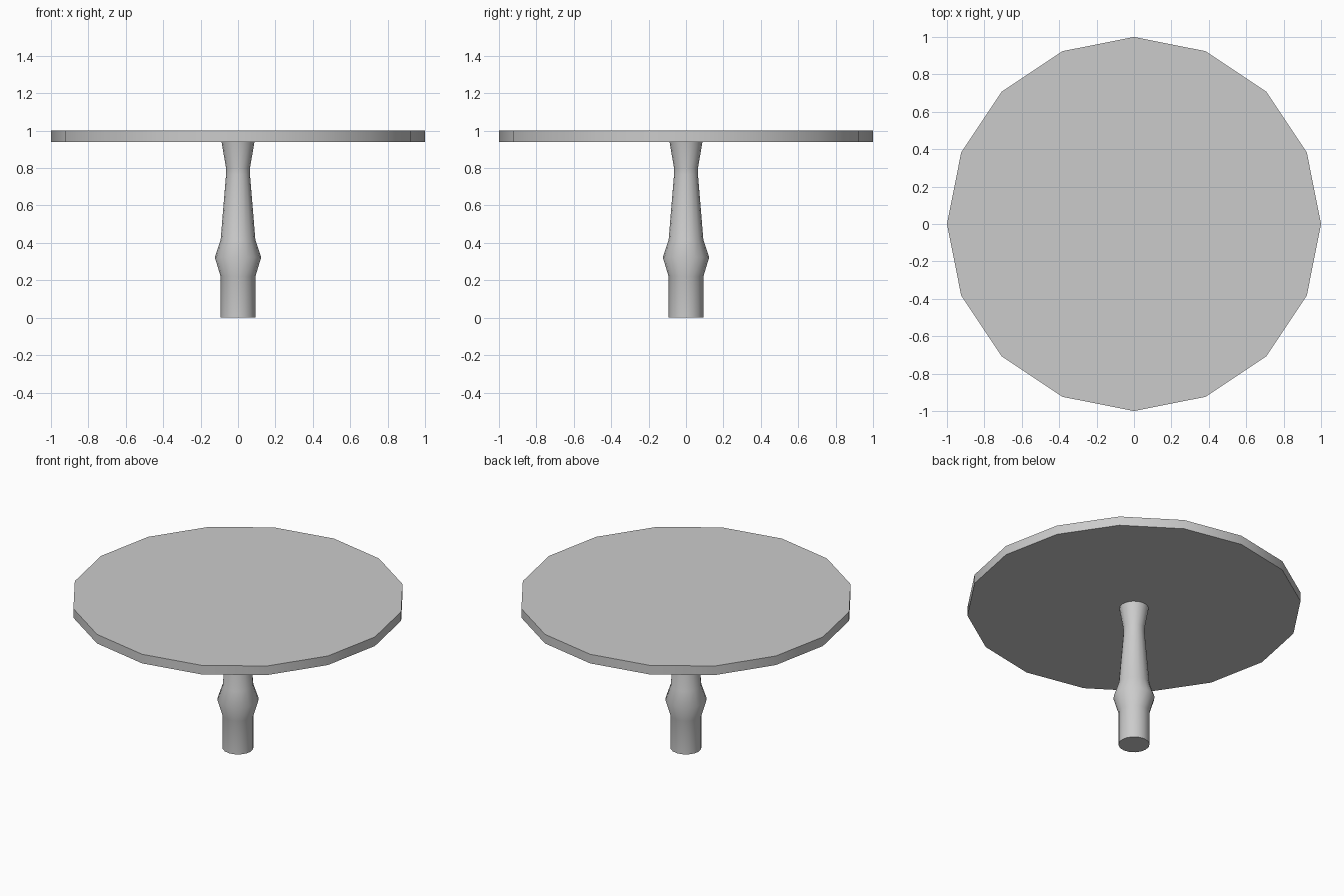
import bpy
import math

if "Cube" in bpy.data.objects:
    bpy.data.objects.remove(bpy.data.objects["Cube"])

SIDES = 16


def turned(name, profile):
    """Closed lathe shape from (radius, z) points, bottom to top."""
    verts, faces = [], []
    for r, z in profile:
        for i in range(SIDES):
            a = 2 * math.pi * i / SIDES
            verts.append((r * math.cos(a), r * math.sin(a), z))
    for k in range(len(profile) - 1):
        for i in range(SIDES):
            j = (i + 1) % SIDES
            b, t = k * SIDES, (k + 1) * SIDES
            faces.append((b + i, b + j, t + j, t + i))
    faces.append(tuple(reversed(range(SIDES))))
    faces.append(tuple(range(len(verts) - SIDES, len(verts))))
    mesh = bpy.data.meshes.new(name)
    mesh.from_pydata(verts, [], faces)
    obj = bpy.data.objects.new(name, mesh)
    bpy.context.collection.objects.link(obj)
    bpy.ops.object.select_all(action='DESELECT')
    obj.select_set(True)
    bpy.context.view_layer.objects.active = obj
    bpy.ops.object.shade_smooth_by_angle(angle=math.radians(45))
    return obj


# Round sixteen-sided table top
turned("table_top", [(1.0, 0.94), (1.0, 1.0)])

# Turned central leg
turned("pedestal_leg", [
    (0.093, 0.0), (0.093, 0.22), (0.124, 0.323), (0.093, 0.415),
    (0.064, 0.765), (0.064, 0.80), (0.088, 0.94),
])
